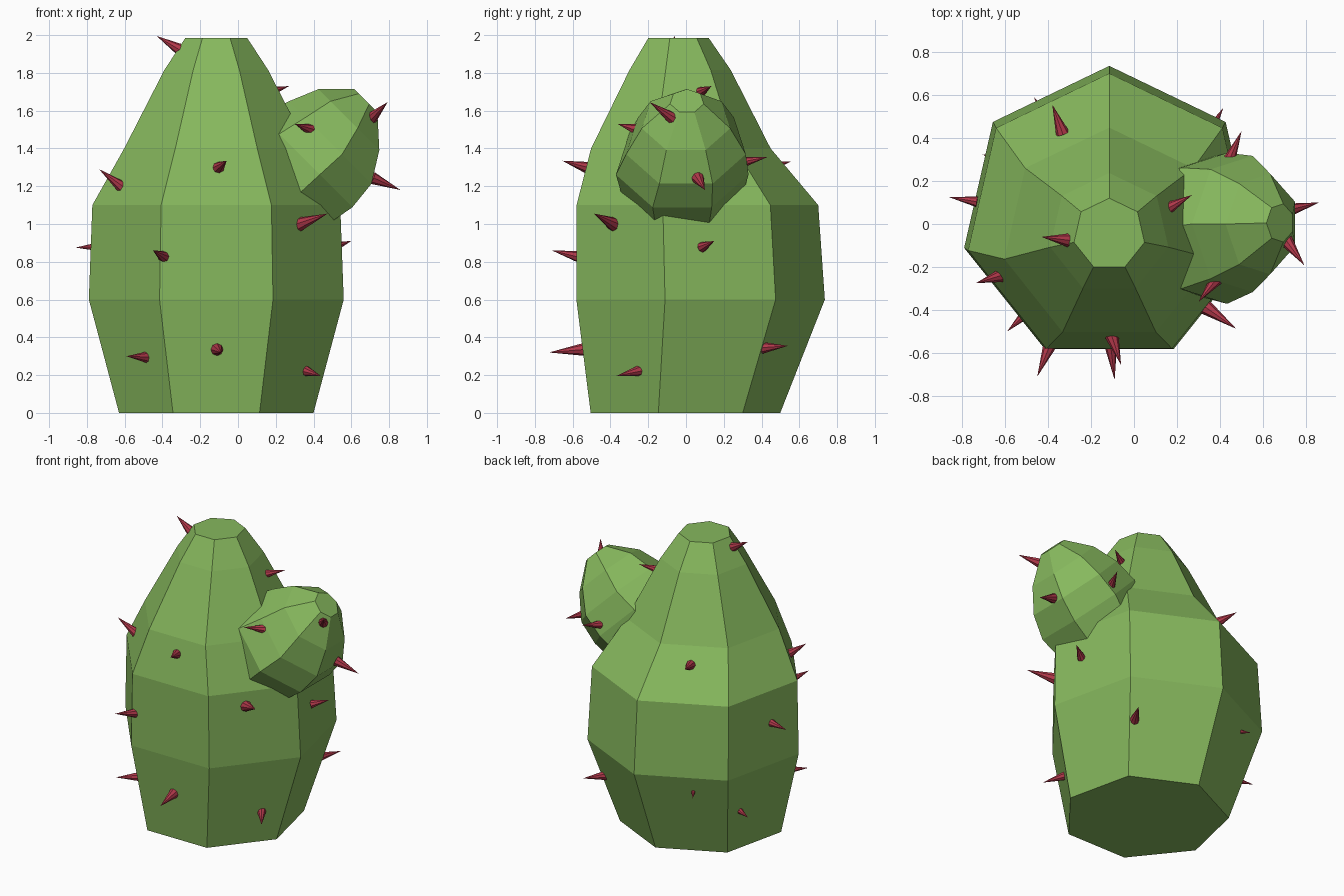
import bpy, bmesh, math
from mathutils import Vector

if "Cube" in bpy.data.objects:
    bpy.data.objects.remove(bpy.data.objects["Cube"])


def material(name, rgb):
    m = bpy.data.materials.new(name)
    m.diffuse_color = (*rgb, 1)
    m.use_nodes = True
    m.node_tree.nodes["Principled BSDF"].inputs["Base Color"].default_value = m.diffuse_color
    return m


green = material("cactus_green", (0.24, 0.48, 0.11))
red = material("spike_red", (0.45, 0.04, 0.07))


def loft(name, rings, u, v, mat, sides=7):
    """Join rings of (centre, radius); the first vertex of each ring points along v."""
    bm = bmesh.new()
    loops = []
    for c, r in rings:
        loop = []
        for i in range(sides):
            a = math.pi / 2 + 2 * math.pi * i / sides
            loop.append(bm.verts.new(Vector(c) + r * (math.cos(a) * u + math.sin(a) * v)))
        loops.append(loop)
    for lo, hi in zip(loops, loops[1:]):
        for i in range(sides):
            j = (i + 1) % sides
            bm.faces.new((lo[i], lo[j], hi[j], hi[i]))
    bm.faces.new(loops[0][::-1])
    bm.faces.new(loops[-1])
    bmesh.ops.recalc_face_normals(bm, faces=bm.faces)
    me = bpy.data.meshes.new(name)
    bm.to_mesh(me)
    bm.free()
    me.materials.append(mat)
    ob = bpy.data.objects.new(name, me)
    bpy.context.collection.objects.link(ob)
    return ob


X, Y = Vector((1, 0, 0)), Vector((0, 1, 0))

# Body: seven-sided rings as (z, centre y, radius)
body = [(0, -0.029, 0.528), (0.6, 0.043, 0.692), (1.1, 0.027, 0.673),
        (1.4, -0.052, 0.5), (1.815, -0.045, 0.282), (1.985, -0.048, 0.168)]
loft("body", [((-0.115, y, z), r) for z, y, r in body], X, Y, green)

# Arm: rings as (distance back from the tip, sideways shift, centre y, radius)
tip = Vector((0.68, 0, 1.65))
axis = Vector((1, 0, 1)).normalized()
out = Vector((1, 0, -1)).normalized()
arm = [(0.75, 0.02, -0.02, 0.30), (0.45, 0.02, -0.02, 0.36), (0.29, 0.035, 0.0, 0.325),
       (0.135, 0.015, 0.0, 0.24), (0, 0, 0.005, 0.091)]
loft("arm", [(tip - t * axis + c * out + y * Y, r) for t, c, y, r in arm], Y, -out, green)


# Spikes: (base, tip, base radius)
def spike(name, base, end, r):
    base, end = Vector(base), Vector(end)
    d = end - base
    base -= 0.01 * d.normalized()
    d = end - base
    bm = bmesh.new()
    bmesh.ops.create_cone(bm, cap_ends=True, segments=8, radius1=r, radius2=0, depth=d.length)
    me = bpy.data.meshes.new(name)
    bm.to_mesh(me)
    bm.free()
    me.materials.append(red)
    ob = bpy.data.objects.new(name, me)
    ob.location = (base + end) / 2
    ob.rotation_mode = 'QUATERNION'
    ob.rotation_quaternion = d.to_track_quat('Z', 'Y')
    bpy.context.collection.objects.link(ob)


body_spikes = [
    ((-.31, -.075, 1.925), (-.43, -.06, 1.995), .033),
    ((-.62, -.24, 1.20), (-.735, -.275, 1.29), .033),
    ((-.10, -.53, 1.30), (-.06, -.655, 1.335), .032),
    ((-.11, -.55, .335), (-.09, -.725, .32), .034),
    ((-.74, .105, .88), (-.86, .125, .875), .025),
    ((-.39, -.56, .825), (-.45, -.71, .86), .034),
    ((-.485, -.40, .295), (-.59, -.50, .30), .032),
    ((.35, -.24, .225), (.44, -.37, .195), .033),
    ((.33, -.385, 1.0), (.475, -.487, 1.055), .038),
    ((.51, .09, .88), (.60, .15, .91), .028),
    ((.34, .41, .345), (.415, .54, .355), .032),
    ((-.335, .43, 1.30), (-.38, .555, 1.33), .032),
    ((-.41, .50, .50), (-.465, .59, .47), .024),
    ((-.60, .28, .31), (-.705, .325, .30), .026),
    ((.17, .08, 1.70), (.27, .135, 1.73), .028),
]
arm_spikes = [
    ((.38, -.26, 1.50), (.30, -.362, 1.53), .032),
    ((.71, -.08, 1.565), (.792, -.192, 1.645), .033),
    ((.72, .065, 1.24), (.86, .10, 1.18), .033),
    ((.44, .29, 1.325), (.50, .432, 1.355), .033),
]
for label, group in (("body_spike", body_spikes), ("arm_spike", arm_spikes)):
    for i, (b, e, r) in enumerate(group, 1):
        spike(f"{label}_{i}", b, e, r)
